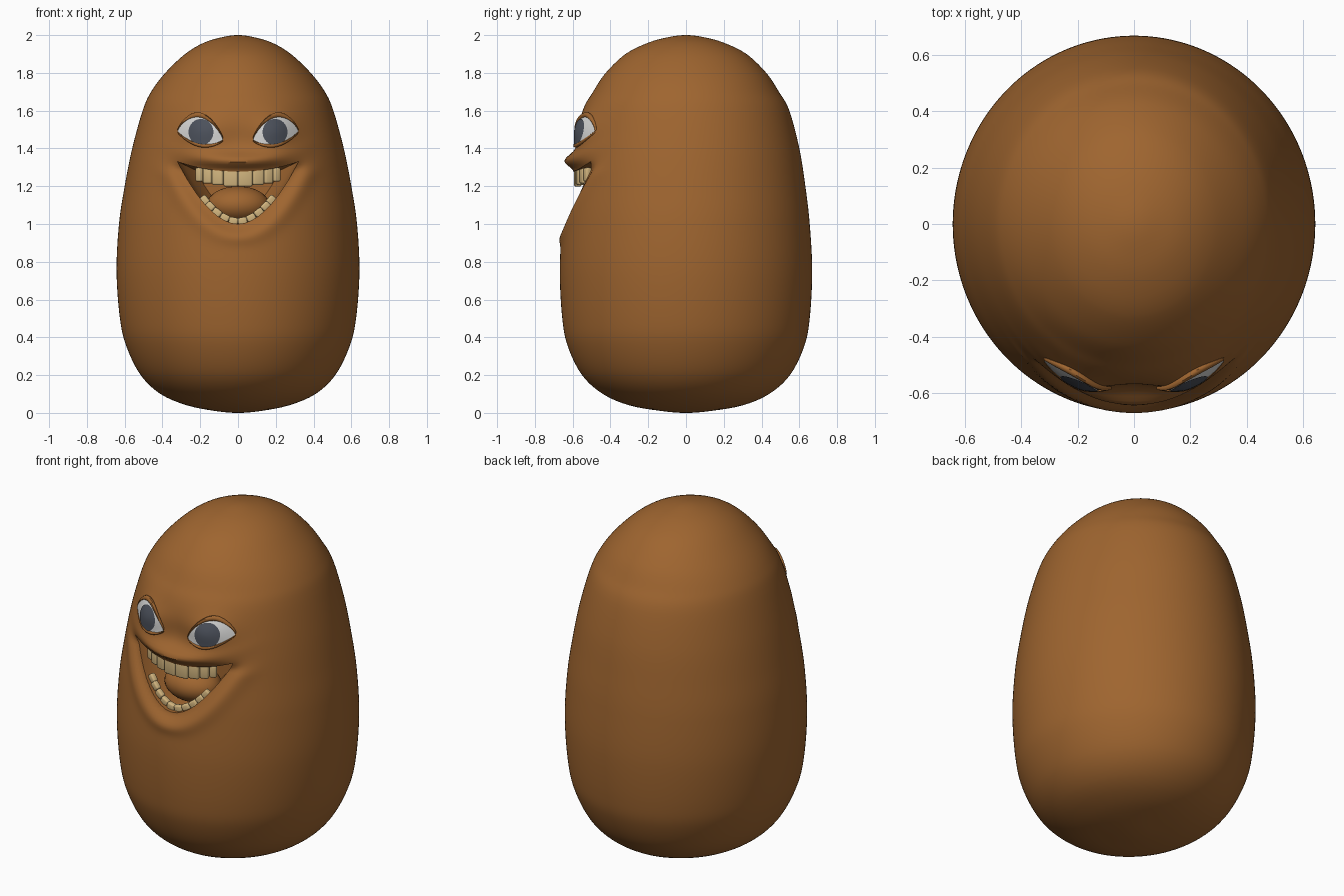
import bpy, bmesh, math
from mathutils import Matrix, Vector, Euler

if "Cube" in bpy.data.objects:
    bpy.data.objects.remove(bpy.data.objects["Cube"])


def material(name, rgb):
    m = bpy.data.materials.new(name)
    m.diffuse_color = (*rgb, 1)
    m.use_nodes = True
    m.node_tree.nodes["Principled BSDF"].inputs["Base Color"].default_value = m.diffuse_color
    return m


BROWN = material("potato brown", (0.345, 0.130, 0.029))
WHITE = material("eye white", (0.66, 0.66, 0.65))
GREY = material("iris grey", (0.072, 0.082, 0.105))
CREAM = material("tooth cream", (0.64, 0.46, 0.21))


def finish(name, bm, mat, angle=40):
    """Turn a bmesh into a smooth shaded, coloured object."""
    me = bpy.data.meshes.new(name)
    bm.to_mesh(me)
    bm.free()
    ob = bpy.data.objects.new(name, me)
    bpy.context.collection.objects.link(ob)
    me.materials.append(mat)
    smooth(ob, angle)
    return ob


def smooth(ob, angle=40):
    bpy.ops.object.select_all(action='DESELECT')
    ob.select_set(True)
    bpy.context.view_layer.objects.active = ob
    bpy.ops.object.shade_smooth_by_angle(angle=math.radians(angle))


# Body profile: height, half width, half depth
PROFILE = [(0, 0, 0), (.01, .12, .13), (.04, .27, .30), (.1, .41, .44), (.2, .515, .55),
           (.35, .59, .625), (.5, .625, .655), (.75, .643, .668), (1, .63, .655), (1.2, .60, .632),
           (1.4, .56, .60), (1.6, .505, .547), (1.7, .46, .492), (1.8, .385, .425),
           (1.9, .28, .32), (1.96, .18, .20), (1.99, .08, .09), (2, 0, 0)]


def profile_rows():
    """Smooth (Catmull-Rom) rows through the profile."""
    mirror = lambda p: Vector((p[0], -p[1], -p[2]))
    pts = [mirror(PROFILE[1])] + [Vector(p) for p in PROFILE] + [mirror(PROFILE[-2])]
    rows = []
    for a, b, c, d in zip(pts, pts[1:], pts[2:], pts[3:]):
        n = max(4, round((c.x - b.x) / .014))
        for i in range(n):
            t = i / n
            rows.append(.5 * (2 * b + (c - a) * t + (2 * a - 5 * b + 4 * c - d) * t ** 2
                              + (3 * b - a - 3 * c + d) * t ** 3))
    return rows[1:]


ROWS = profile_rows()


def gauss(v, s):
    return math.exp(-(v / s) ** 2)


# Mouth outline as height over x
MW = .32


def lip_top(x):
    return 1.278 + .052 * min(1.3, abs(x) / MW) ** 2.2


def lip_low(x):
    return 1.0 + .33 * (abs(x) / MW) ** 1.9


def relief(x, z):
    """How far the face stands out from the plain body."""
    d = .032 * gauss(abs(x) - .2, .11) * gauss(z - 1.5, .09)          # eye mounds
    d -= .022 * gauss(z - 1.43, .08) * gauss(x, .14)                  # dip between the eyes
    d += .042 * gauss(z - lip_top(x) - .055, .042) * gauss(x / .33, 1) ** 2 * (abs(x) < .6)
    slope = 1.9 * .33 / MW * (abs(x) / MW) ** .9
    gap = (lip_low(x) - z) / math.hypot(1, slope)
    if z < 1.36:                                                      # rolled lower lip
        d -= .032 * gauss(max(gap, 0), .04) * gauss(max(0, z - 1.28), .04)
        d += .010 * gauss(gap - .075, .035) * gauss(max(0, z - 1.25), .05)
    return d


def front(x, z):
    """y of the front surface."""
    for a, b in zip(ROWS, ROWS[1:]):
        if a.x <= z <= b.x:
            r = a.lerp(b, (z - a.x) / (b.x - a.x))
            break
    return -r.z * math.sqrt(max(0, 1 - (x / r.y) ** 2)) - relief(x, z)


def loft(bm, rings, cap=True):
    """Skin closed rings of points."""
    vs = [[bm.verts.new(p) for p in ring] for ring in rings]
    for a, b in zip(vs, vs[1:]):
        for i in range(len(a)):
            j = (i + 1) % len(a)
            bm.faces.new((a[i], a[j], b[j], b[i]))
    if cap:
        bm.faces.new(vs[0][::-1])
        bm.faces.new(vs[-1])
    return vs


# Body
SEG = 200
rings = []
for r in ROWS:
    ring = []
    for i in range(SEG):
        a = 2 * math.pi * i / SEG
        x, y = r.y * math.cos(a), r.z * math.sin(a)
        if y < 0:
            y -= relief(x, r.x) * min(1, -y / .25)
        ring.append((x, y, r.x))
    rings.append(ring)
bm = bmesh.new()
vs = loft(bm, rings, cap=False)
for ring, z, flip in ((vs[0], 0, 1), (vs[-1], 2, 0)):
    pole = bm.verts.new((0, 0, z))
    for i in range(SEG):
        a, b = ring[i], ring[(i + 1) % SEG]
        bm.faces.new((b, a, pole) if flip else (a, b, pole))
bmesh.ops.recalc_face_normals(bm, faces=bm.faces)
body = finish("body", bm, BROWN)

# Mouth cavity, cut from the body with a tapering plug
N = 28
xs = [-MW * math.cos(math.pi * i / N) for i in range(N + 1)]
outline = [(x, lip_top(x)) for x in xs] + [(x, lip_low(x)) for x in xs[-2:0:-1]]
bm = bmesh.new()
loft(bm, [[(x * s, y, 1.18 + (z - 1.18) * s) for x, z in outline]
          for y, s in ((-.9, 1), (-.5, 1), (-.38, .9), (-.3, .7))])
bmesh.ops.recalc_face_normals(bm, faces=bm.faces)
cutter = finish("mouth_cutter", bm, BROWN)
cutter.hide_render = True
mod = body.modifiers.new("mouth", 'BOOLEAN')
mod.operation, mod.solver, mod.object = 'DIFFERENCE', 'EXACT', cutter
bpy.context.view_layer.objects.active = body
bpy.ops.object.modifier_apply(modifier="mouth")
bpy.data.objects.remove(cutter)
smooth(body)

# Tongue
bm = bmesh.new()
bmesh.ops.create_uvsphere(bm, u_segments=32, v_segments=20, radius=1,
                          matrix=Matrix.Translation((0, -.42, 1.10)) @ Matrix.Diagonal((.165, .13, .10, 1)))
finish("tongue", bm, BROWN)


# Teeth: bevelled blocks set along the lips
def add_tooth(bm, loc, size, tilt, yaw):
    m = (Matrix.Translation(loc) @ Euler((0, -tilt, yaw)).to_matrix().to_4x4()
         @ Matrix.Diagonal((*size, 1)))
    new = bmesh.ops.create_cube(bm, size=1, matrix=m)["verts"]
    edges = list({e for v in new for e in v.link_edges})
    bmesh.ops.bevel(bm, geom=edges, offset=min(size) * .3, segments=3, profile=.5, affect='EDGES')


bm = bmesh.new()
for x, w, h in ((.038, .076, .10), (.106, .060, .092), (.160, .050, .084), (.203, .040, .074)):
    for s in (-1, 1):
        add_tooth(bm, (s * x, -.575 + 1.3 * x * x, 1.298 - h / 2), (w, .035, h), 0,
                  s * math.atan(2.6 * x))
finish("upper_teeth", bm, CREAM)

bm = bmesh.new()
for x in (-.182, -.152, -.115, -.072, -.025, .025, .072, .115, .152, .182):
    z = lip_low(x) + .012
    slope = math.copysign(1.9 * .33 / MW * (abs(x) / MW) ** .9, x)
    add_tooth(bm, (x * .97, front(x, z) + .035, z), (.049, .032, .042),
              math.atan(slope), math.atan(x * 1.3))
finish("lower_teeth", bm, CREAM)


# Eyes: almond whites, iris plates and lids laid on the face
def lid(u, top):
    """x and height of the lid edge, u from inner to outer corner."""
    u = min(1, max(0, u))
    k = math.sin(math.pi * u)
    return .08 + .24 * u, 1.447 + .045 * u + (.098 * k ** .75 if top else -.047 * k ** .8)


for side, s in (("left", -1), ("right", 1)):
    # white
    bm = bmesh.new()
    U, V = 28, 12
    grid = []
    for i in range(U + 1):
        u = .5 - .5 * math.cos(math.pi * i / U)
        x, lo = lid(u, False)
        hi = lid(u, True)[1] + 1e-4
        col = [lo + (hi - lo) * j / V for j in range(V + 1)]
        grid.append([bm.verts.new((s * x, front(x, z) - .010, z)) for z in col])
    for a, b in zip(grid, grid[1:]):
        for j in range(V):
            f = (a[j], b[j], b[j + 1], a[j + 1])
            bm.faces.new(f[::s])
    finish(side + "_eye_white", bm, WHITE)

    # iris
    bm = bmesh.new()
    rings = []
    for r in (.005, .02, .035, .05, .066):
        ring = []
        for i in range(40):
            a = 2 * math.pi * i / 40
            x, z = .196 + r * math.cos(a), 1.487 + r * 1.05 * math.sin(a)
            u = (x - .08) / .24
            z = min(max(z, lid(u, False)[1]), lid(u, True)[1])
            ring.append((s * x, front(x, z) - .015, z))
        rings.append(ring[::s])
    vs = loft(bm, rings, cap=False)
    bm.faces.new(vs[0][::-1])
    for f in bm.faces:
        f.normal_update()
        if f.normal.y > 0:
            f.normal_flip()
    finish(side + "_iris", bm, GREY)

    # lids
    for top, rad in ((True, .015), (False, .010)):
        bm = bmesh.new()
        rings = []
        for i in range(U + 1):
            u = .5 - .5 * math.cos(math.pi * i / U)
            x, z = lid(u, top)
            z += .008 if top else -.006
            r = rad * (.35 + .65 * math.sin(math.pi * u))
            c = Vector((s * x, front(x, z) - .008, z))
            rings.append([c + Vector((0, r * math.cos(k * math.pi / 5), r * math.sin(k * math.pi / 5)))
                          for k in range(10)])
        loft(bm, rings)
        bmesh.ops.recalc_face_normals(bm, faces=bm.faces)
        finish(side + ("_upper_lid" if top else "_lower_lid"), bm, BROWN)
